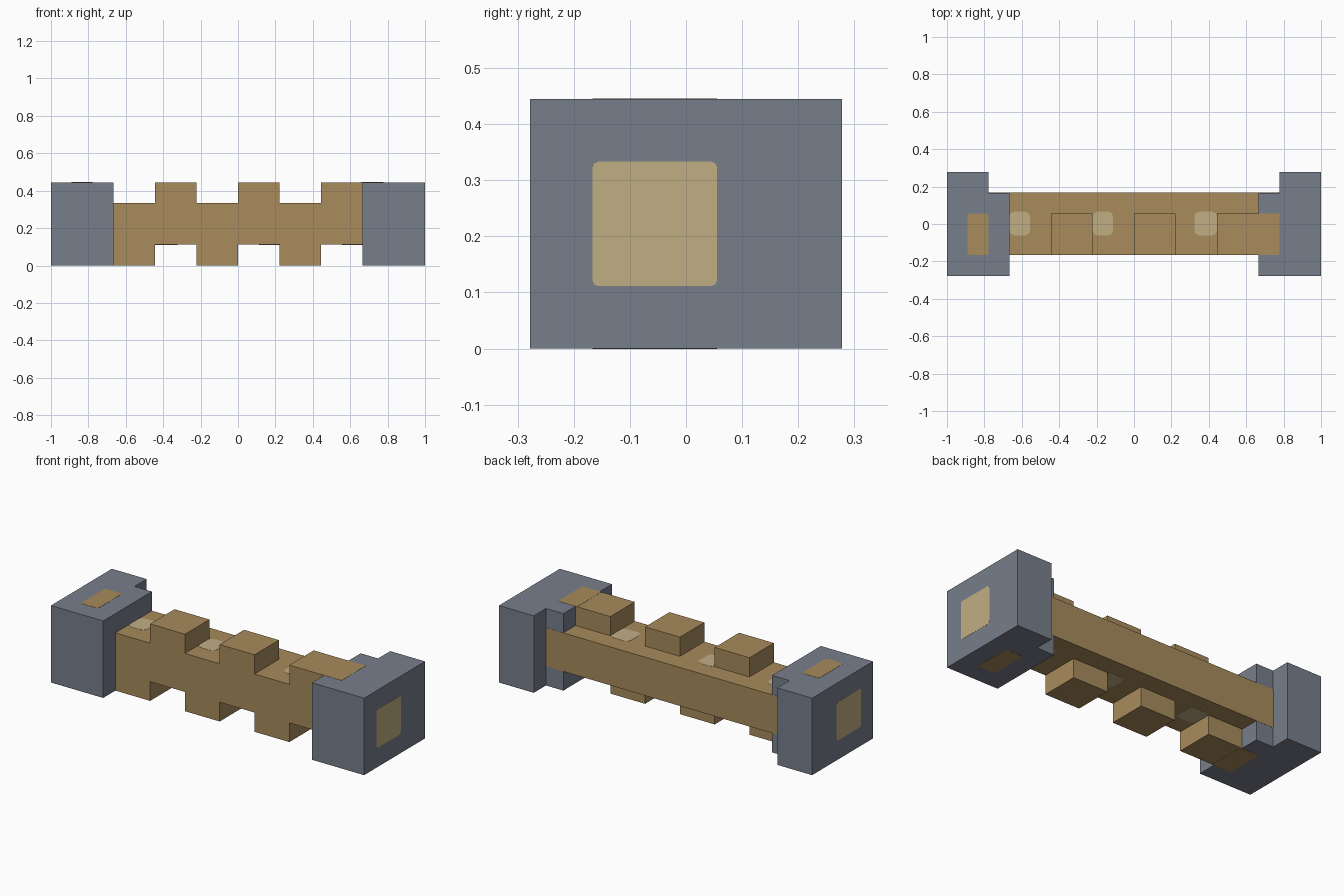
import bpy, bmesh
from mathutils import Vector, Matrix

U = 1 / 9          # one grid cell of the model
LIP = 0.009        # patch thickness, in cells
MID = Vector((0, 0, 2))

if "Cube" in bpy.data.objects:
    bpy.data.objects.remove(bpy.data.objects["Cube"], do_unlink=True)


def material(name, rgb):
    linear = [((c / 255 + 0.055) / 1.055) ** 2.4 for c in rgb] + [1]
    mat = bpy.data.materials.new(name)
    mat.use_nodes = True
    mat.diffuse_color = linear
    mat.node_tree.nodes["Principled BSDF"].inputs["Base Color"].default_value = linear
    return mat


grey = material("slate grey", (119, 126, 139))
tan = material("wood tan", (167, 139, 92))
cream = material("pale wood", (192, 174, 132))


def finish(name, bm, mat, flip):
    # Half turn about the depth axis gives the opposite part
    if flip:
        turn = Matrix.Rotation(3.14159265, 4, "Y")
        bmesh.ops.transform(bm, verts=bm.verts, matrix=Matrix.Translation(MID) @ turn @ Matrix.Translation(-MID))
    bmesh.ops.scale(bm, verts=bm.verts, vec=(U, U, U))
    bmesh.ops.recalc_face_normals(bm, faces=bm.faces)
    mesh = bpy.data.meshes.new(name)
    bm.to_mesh(mesh)
    bm.free()
    mesh.materials.append(mat)
    bpy.context.collection.objects.link(bpy.data.objects.new(name, mesh))


def box(name, low, high, mat, flip=False, corner=0, axis=2):
    low, high = Vector(low), Vector(high)
    bm = bmesh.new()
    bmesh.ops.create_cube(bm, size=1)
    for v in bm.verts:
        v.co = Vector([(a + b) / 2 + c * (b - a) for a, b, c in zip(low, high, v.co)])
    if corner:
        edges = [e for e in bm.edges if abs((e.verts[0].co - e.verts[1].co)[axis]) > 1e-5]
        bmesh.ops.bevel(bm, geom=edges, offset=corner, segments=2, profile=0.5, affect="EDGES")
    finish(name, bm, mat, flip)


def end_cap(name, flip):
    # Stepped plan: the inner cell stops flush with the back of the beam
    plan = [(6, -2.5), (9, -2.5), (9, 2.5), (7, 2.5), (7, 1.5), (6, 1.5)]
    bm = bmesh.new()
    face = bm.faces.new([bm.verts.new((x, y, 0)) for x, y in plan])
    up = bmesh.ops.extrude_face_region(bm, geom=[face])["geom"]
    bmesh.ops.translate(bm, verts=[g for g in up if isinstance(g, bmesh.types.BMVert)], vec=(0, 0, 4))
    finish(name, bm, grey, flip)


# Central beam, running into both caps
box("beam", (-7, -1.5, 1), (7, 1.5 + LIP, 3), tan)

for side, row, flip in (("left", "upper", False), ("right", "lower", True)):
    end_cap(side + "_end_cap", flip)
    box(side + "_end_panel", (8.9, -1.5, 1), (9 + LIP, 0.5, 3), cream, flip, 0.1, 0)
    # Teeth along the beam; the last one is let into the cap
    for i, x in enumerate((-4, 0, 4)):
        box(f"{row}_tooth_{i + 1}", (x, -1.5, 2.9), (x + 2, 0.5, 4), tan, flip)
    box(row + "_tooth_inlay", (5.9, -1.5, 3.8), (7, 0.5, 4 + LIP), tan, flip)
    box(row + "_cap_inlay", (-8, -1.5, 3.8), (-7, 0.5, 4 + LIP), tan, flip, 0.1)
    # Pale pegs set between the teeth
    for i, x in enumerate((-6, -2, 3)):
        box(f"{row}_peg_{i + 1}", (x - 0.1 * (i > 1), -0.55, 2.9), (x + 1, 0.6, 3 + LIP), cream, flip, 0.25)
